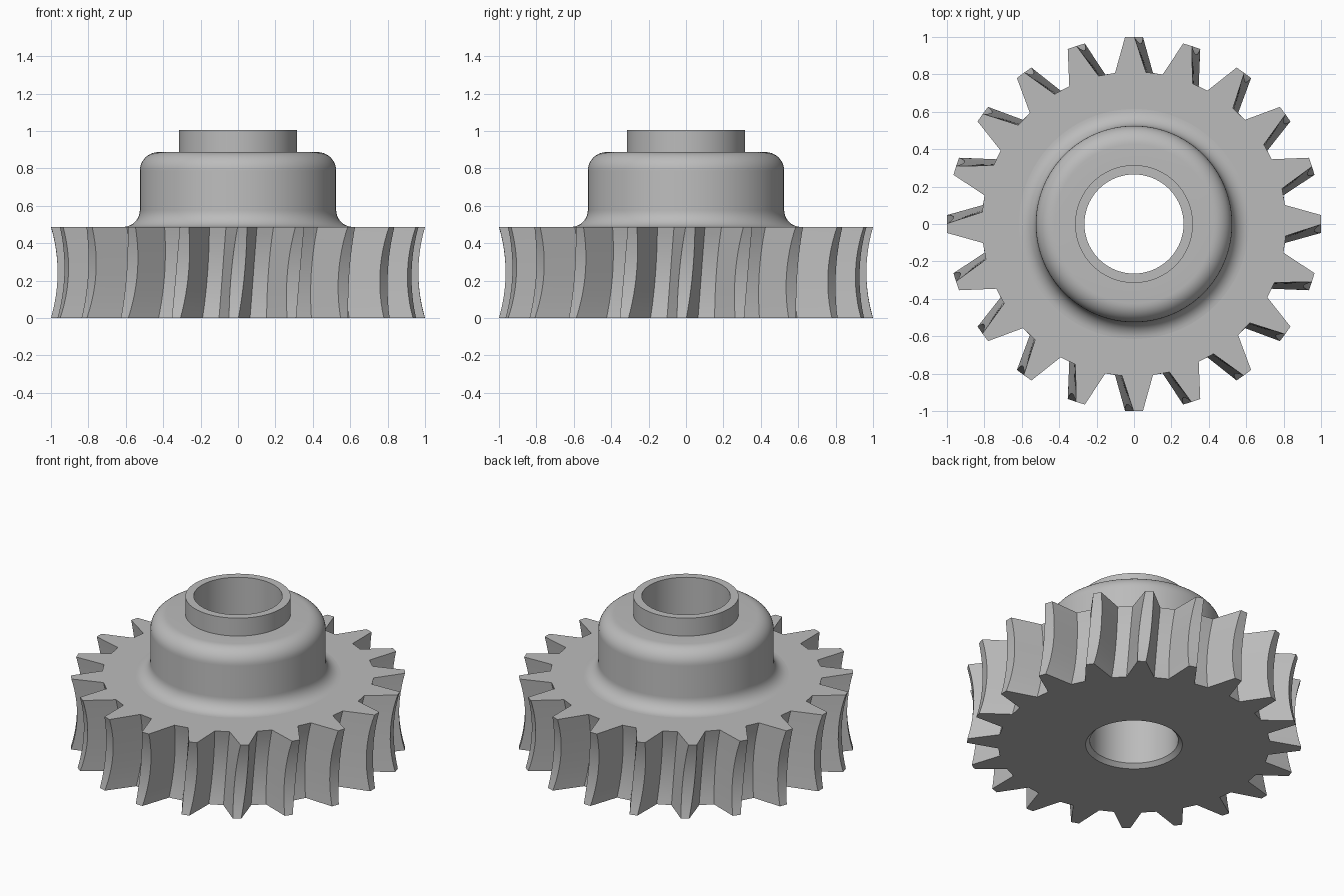
import bpy, bmesh, math

cube = bpy.data.objects.get("Cube")
if cube:
    bpy.data.objects.remove(cube)

TEETH, HEIGHT, TWIST, LEVELS = 20, 0.487, 0.046, 13
WORM_AXIS = 1.825      # distance of the mating worm's axis from the gear centre
SEGMENTS = 96

grey = bpy.data.materials.new("steel_grey")
grey.use_nodes = True
grey.diffuse_color = (0.5, 0.5, 0.5, 1)
grey.node_tree.nodes["Principled BSDF"].inputs["Base Color"].default_value = (0.5, 0.5, 0.5, 1)


def finish(name, bm):
    bmesh.ops.recalc_face_normals(bm, faces=bm.faces)
    mesh = bpy.data.meshes.new(name)
    bm.to_mesh(mesh)
    bm.free()
    mesh.materials.append(grey)
    obj = bpy.data.objects.new(name, mesh)
    bpy.context.collection.objects.link(obj)
    bpy.ops.object.select_all(action='DESELECT')
    obj.select_set(True)
    bpy.context.view_layer.objects.active = obj
    bpy.ops.object.shade_smooth_by_angle(angle=math.radians(25))
    return obj


def polar(r, a, z):
    return (r * math.cos(a), r * math.sin(a), z)


def throat(gap, z):
    """Radius of the hollow rim at height z for a given worm radius."""
    return WORM_AXIS - math.sqrt(gap ** 2 - (z - HEIGHT / 2) ** 2)


def tooth_ring(bm, z):
    tip, root = throat(0.86, z), throat(1.04, z)
    half_tip = (0.05 + 0.6 * (1 - tip)) / 2 / tip
    half_root = 0.083 / root
    turn = TWIST * (z / HEIGHT - 0.5)
    ring = []
    for i in range(TEETH):
        mid = 2 * math.pi * i / TEETH + turn
        for r, off in ((root, -half_root), (tip, -half_tip),
                       (tip, half_tip), (root, half_root)):
            ring.append(bm.verts.new(polar(r, mid + off, z)))
    return ring


def cap(bm, ring, radius, z):
    """Flat face between the toothed outline and a round hole."""
    hole = [bm.verts.new(polar(radius, 2 * math.pi * i / SEGMENTS, z))
            for i in range(SEGMENTS)]
    edges = []
    for loop in (ring, hole):
        for a, b in zip(loop, loop[1:] + loop[:1]):
            edges.append(bm.edges.get((a, b)) or bm.edges.new((a, b)))
    bmesh.ops.triangle_fill(bm, edges=edges, use_beauty=True, normal=(0, 0, 1))


def skin(bm, rings):
    for low, high in zip(rings, rings[1:]):
        for i in range(len(low)):
            j = (i + 1) % len(low)
            bm.faces.new((low[i], low[j], high[j], high[i]))


# Toothed wheel with slanted, hollowed teeth
bm = bmesh.new()
rings = [tooth_ring(bm, HEIGHT * k / (LEVELS - 1)) for k in range(LEVELS)]
skin(bm, rings)
cap(bm, rings[0], 0.29, 0)
cap(bm, rings[-1], 0.615, HEIGHT)
finish("gear_wheel", bm)


def arc(cx, cz, r, start, end, steps=10):
    return [(cx + r * math.cos(math.radians(start + (end - start) * k / steps)),
             cz + r * math.sin(math.radians(start + (end - start) * k / steps)))
            for k in range(steps + 1)]


# Hub: chamfered bore, collar, rounded shoulder and fillet to the wheel
profile = [(0.29, 0), (0.265, 0.025), (0.265, 1.005), (0.315, 1.005), (0.315, 0.887)]
profile += arc(0.425, 0.787, 0.1, 90, 0)
profile += arc(0.615, HEIGHT + 0.09, 0.09, 180, 270)
bm = bmesh.new()
skin(bm, [[bm.verts.new(polar(r, 2 * math.pi * i / SEGMENTS, z)) for i in range(SEGMENTS)]
          for r, z in profile])
hub = finish("hub", bm)
